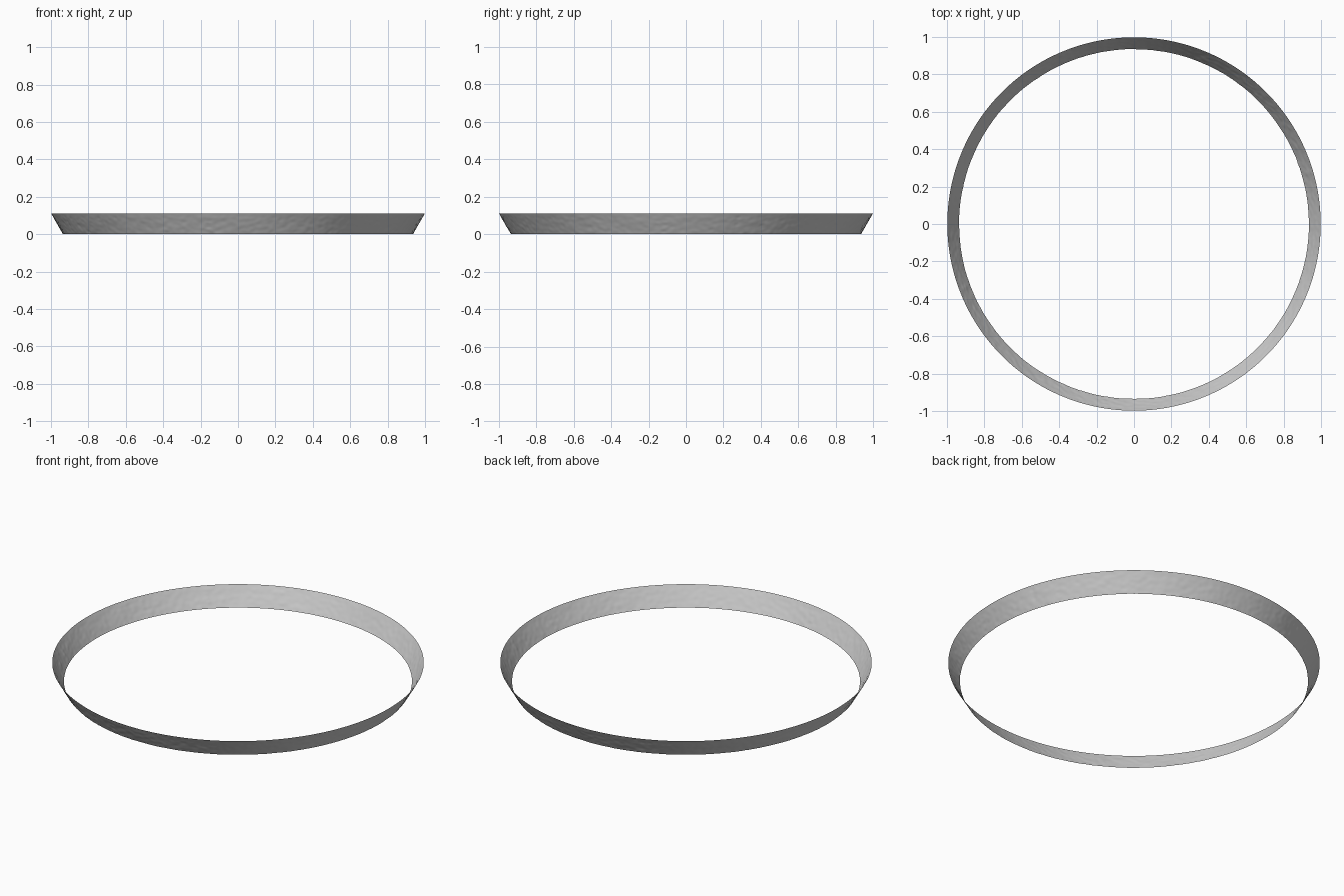
import bpy, bmesh, math
from mathutils import Vector, noise

if "Cube" in bpy.data.objects:
    bpy.data.objects.remove(bpy.data.objects["Cube"])

SEGS, ROWS = 640, 24
R_BOTTOM, R_TOP, HEIGHT = 0.935, 0.998, 0.11


def relief(p):
    # gentle unevenness plus fine hammered pits, patchy around the band
    broad = noise.noise(p * 9) * 0.0012
    fine = noise.noise(p * 38) * 0.0012
    patch = max(0.0, noise.noise(p * 4 + Vector((7, 3, 1))) + 0.3)
    pit = max(0.0, 0.4 - noise.voronoi(p * 24)[0][0]) * 0.006 * patch
    return broad + fine - pit


# Thin flared band: one open sheet, wider at the top
bm = bmesh.new()
rows = []
for j in range(ROWS + 1):
    t = j / ROWS
    fade = min(1.0, 5 * (1 - t))  # keeps the top rim clean
    row = []
    for i in range(SEGS):
        a = 2 * math.pi * i / SEGS
        r = R_BOTTOM + (R_TOP - R_BOTTOM) * t
        p = Vector((r * math.cos(a), r * math.sin(a), HEIGHT * t))
        normal = Vector((math.cos(a) * 0.87, math.sin(a) * 0.87, -0.5))
        p += normal * relief(p) * fade
        p.z = max(0.0, p.z)
        row.append(bm.verts.new(p))
    rows.append(row)
for lower, upper in zip(rows, rows[1:]):
    for i in range(SEGS):
        k = (i + 1) % SEGS
        bm.faces.new((lower[i], lower[k], upper[k], upper[i]))

mesh = bpy.data.meshes.new("flared_ring_band")
bm.to_mesh(mesh)
bm.free()
mesh.shade_smooth()
band = bpy.data.objects.new("flared_ring_band", mesh)
bpy.context.collection.objects.link(band)
